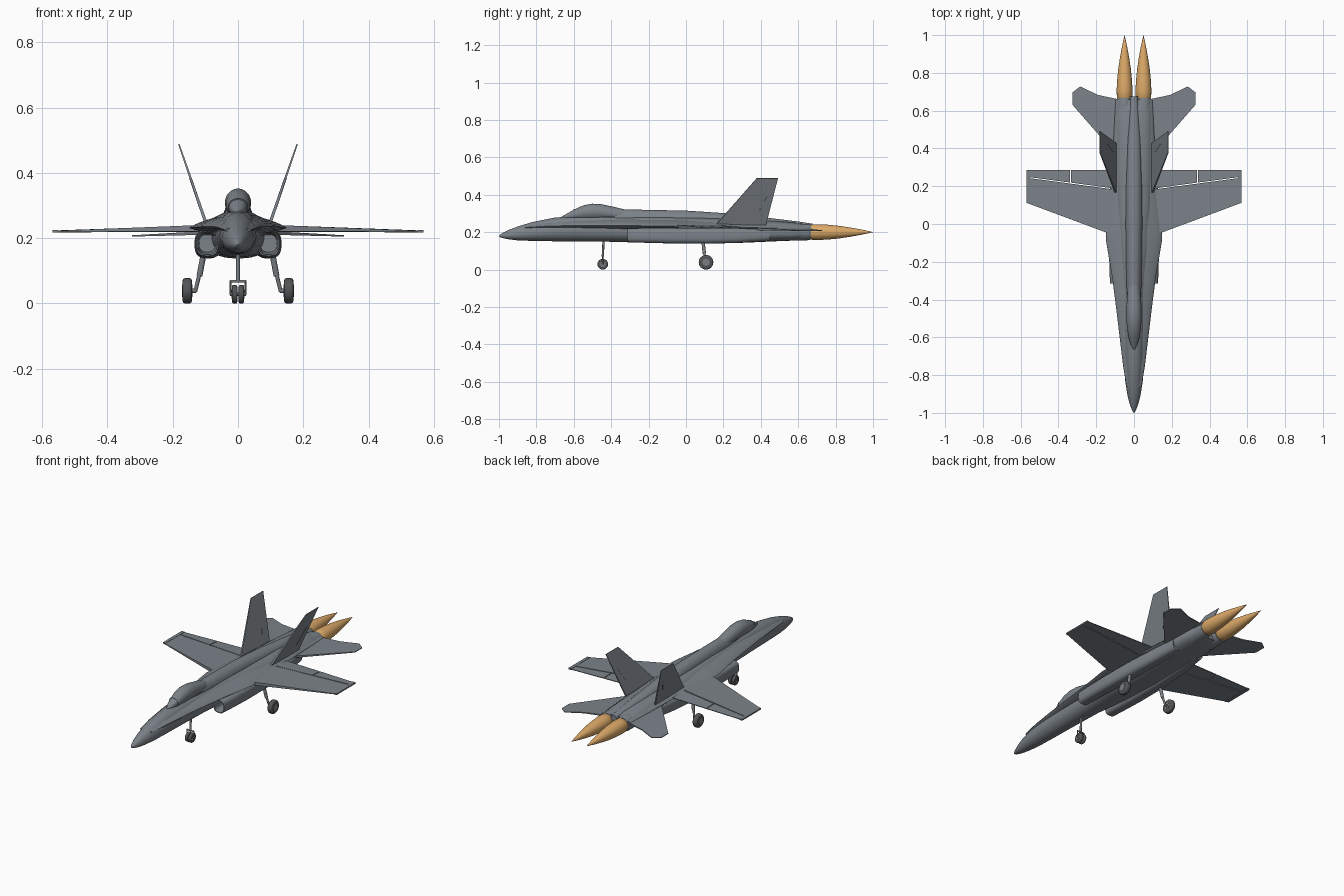
import bpy, bmesh, math
from mathutils import Vector


def material(name, rgb):
    m = bpy.data.materials.new(name)
    m.diffuse_color = (*rgb, 1)
    return m


GREY = material("airframe grey", (0.20, 0.225, 0.25))
FLAME = material("flame orange", (0.72, 0.40, 0.14))
RUBBER = material("tyre dark grey", (0.085, 0.088, 0.092))
STRUT = material("strut grey", (0.20, 0.215, 0.23))


def finish(name, bm, mat, mirror=False, angle=35):
    bmesh.ops.recalc_face_normals(bm, faces=bm.faces)
    me = bpy.data.meshes.new(name)
    bm.to_mesh(me)
    bm.free()
    ob = bpy.data.objects.new(name, me)
    bpy.context.collection.objects.link(ob)
    me.materials.append(mat)
    bpy.ops.object.select_all(action='DESELECT')
    ob.select_set(True)
    bpy.context.view_layer.objects.active = ob
    bpy.ops.object.shade_smooth_by_angle(angle=math.radians(angle))
    if mirror:
        ob.modifiers.new("mirror", 'MIRROR')
    return ob


def loft(name, stations, mat=GREY, mirror=False, n=36):
    """Skin superellipse sections (y, centre x, half width, bottom, middle, top, power)."""
    bm = bmesh.new()
    rings = []
    for y, cx, hw, zb, zm, zt, p in stations:
        ring = []
        for i in range(n):
            a = 2 * math.pi * i / n
            c, s = math.cos(a), math.sin(a)
            x = cx + hw * math.copysign(abs(c) ** (2 / p), c)
            z = zm + (zt - zm if s > 0 else zm - zb) * math.copysign(abs(s) ** (2 / p), s)
            ring.append(bm.verts.new((x, y, z)))
        rings.append(ring)
    for a, b in zip(rings, rings[1:]):
        for i in range(n):
            bm.faces.new((a[i], a[(i + 1) % n], b[(i + 1) % n], b[i]))
    bm.faces.new(rings[0])
    bm.faces.new(rings[-1])
    return finish(name, bm, mat, mirror)


def plate(name, pts, direction, mat=GREY):
    """Thin mirrored panel; each point is (x, y, z, half thickness)."""
    bm = bmesh.new()
    d = Vector(direction).normalized()
    up = [bm.verts.new(Vector(p[:3]) + d * p[3]) for p in pts]
    lo = [bm.verts.new(Vector(p[:3]) - d * p[3]) for p in pts]
    bm.faces.new(up)
    bm.faces.new(lo[::-1])
    for i in range(len(pts)):
        j = (i + 1) % len(pts)
        bm.faces.new((up[i], up[j], lo[j], lo[i]))
    return finish(name, bm, mat, True, 20)


def rod(name, a, b, r, mat=STRUT, mirror=False, bevel=0, n=20):
    """Cylinder between two points, with optional rounded rims."""
    a, b = Vector(a), Vector(b)
    bm = bmesh.new()
    bmesh.ops.create_cone(bm, cap_ends=True, segments=n, radius1=r, radius2=r, depth=(b - a).length)
    if bevel:
        rims = [e for e in bm.edges if abs(e.verts[0].co.z - e.verts[1].co.z) < 1e-5]
        bmesh.ops.bevel(bm, geom=rims, offset=bevel, segments=3, affect='EDGES', profile=0.5)
    rot = (b - a).to_track_quat('Z', 'Y').to_matrix()
    for v in bm.verts:
        v.co = rot @ v.co + (a + b) / 2
    return finish(name, bm, mat, mirror)


# Fuselage with pointed nose
loft("fuselage", [
    (-1.0, 0, .001, .179, .18, .181, 2), (-.985, 0, .011, .169, .18, .193, 2),
    (-.95, 0, .024, .162, .183, .211, 2), (-.9, 0, .036, .156, .188, .230, 2),
    (-.82, 0, .048, .153, .195, .254, 2), (-.7, 0, .056, .151, .205, .278, 2),
    (-.55, 0, .060, .150, .21, .288, 2.1), (-.35, 0, .066, .148, .21, .288, 2.2),
    (-.15, 0, .085, .142, .21, .285, 2.4), (.1, 0, .100, .138, .21, .278, 2.5),
    (.3, 0, .102, .143, .205, .270, 2.5), (.5, 0, .100, .152, .20, .258, 2.6),
    (.61, 0, .096, .156, .20, .248, 2.8), (.64, 0, .085, .165, .20, .240, 2.8)])

# Raised spine behind the cockpit
loft("spine", [
    (-.45, 0, .034, .24, .26, .318, 2), (-.3, 0, .042, .24, .26, .321, 2.1),
    (0, 0, .046, .24, .26, .315, 2.1), (.2, 0, .045, .23, .25, .302, 2.1),
    (.45, 0, .038, .22, .24, .275, 2.1), (.6, 0, .028, .21, .23, .257, 2),
    (.675, 0, .020, .21, .225, .245, 2)])

# Canopy bubble and its windscreen bow
loft("canopy", [
    (-.665, 0, .003, .275, .279, .283, 2), (-.64, 0, .017, .268, .284, .297, 2),
    (-.6, 0, .029, .265, .294, .320, 2), (-.55, 0, .037, .265, .304, .343, 2),
    (-.5, 0, .040, .265, .309, .352, 2), (-.45, 0, .040, .265, .307, .349, 2),
    (-.39, 0, .037, .265, .297, .336, 2), (-.33, 0, .032, .265, .287, .322, 2),
    (-.29, 0, .022, .265, .28, .312, 2)])
loft("windscreen_bow", [(-.603, 0, .0295, .266, .294, .3205, 2),
                        (-.597, 0, .0312, .266, .295, .3235, 2)])

# Leading edge extensions blending into the body
loft("wing_root_extension", [
    (-.86, 0, .040, .215, .225, .235, 1.6), (-.75, 0, .058, .210, .232, .258, 1.5),
    (-.6, 0, .076, .210, .236, .272, 1.4), (-.45, 0, .094, .210, .236, .276, 1.4),
    (-.3, 0, .113, .205, .235, .278, 1.4), (-.09, 0, .148, .205, .232, .278, 1.3),
    (-.03, 0, .148, .205, .231, .278, 1.3), (.2, 0, .125, .205, .228, .270, 1.4),
    (.45, 0, .108, .195, .222, .258, 1.6), (.66, 0, .100, .195, .215, .240, 1.8)])

# Engine air intakes with hollow mouths
loft("intake", [
    (-.20, .094, .024, .158, .184, .210, 3), (-.312, .094, .029, .150, .183, .216, 3),
    (-.314, .094, .033, .146, .183, .219, 3), (-.25, .095, .035, .144, .183, .221, 3),
    (-.1, .096, .037, .140, .183, .222, 3), (.1, .093, .038, .138, .183, .222, 3),
    (.27, .084, .036, .142, .185, .222, 3), (.45, .068, .036, .152, .19, .225, 2.5)],
    mirror=True)

# Main wings: fixed panel, flap, aileron, tip rail
plate("wing", [(.09, -.05, .230, .011), (.148, -.045, .230, .009), (.553, .106, .221, .002),
               (.553, .243, .221, .003), (.09, .181, .230, .010)], (0, 0, 1))
plate("flap", [(.09, .186, .230, .009), (.334, .219, .2255, .005),
               (.334, .287, .2255, .002), (.09, .287, .230, .002)], (0, 0, 1))
plate("aileron", [(.338, .2195, .2255, .005), (.553, .248, .221, .003),
                  (.553, .287, .221, .0015), (.338, .287, .2255, .002)], (0, 0, 1))
plate("wing_tip_rail", [(.551, .106, .221, .004), (.569, .112, .221, .004),
                        (.569, .287, .221, .004), (.551, .287, .221, .004)], (0, 0, 1))

# Horizontal tailplanes
plate("tailplane", [(.08, .35, .217, .006), (.325, .63, .207, .002), (.325, .697, .207, .002),
                    (.285, .728, .208, .002), (.19, .683, .212, .003), (.08, .66, .217, .004)],
      (0, 0, 1))

# Canted fins with a rudder hinge strip
out = (.95, 0, -.32)
plate("fin", [(.096, .16, .24, .005), (.181, .378, .488, .002),
              (.181, .492, .488, .0015), (.096, .428, .24, .004)], out)
plate("rudder_hinge", [(.1135, .378, .29, .0046), (.146, .428, .385, .0040),
                       (.146, .432, .385, .0040), (.1135, .382, .29, .0046)], out)

# Exhaust nozzles and flames
loft("nozzle", [(.56, .05, .044, .155, .20, .245, 2), (.645, .05, .044, .156, .20, .244, 2),
                (.668, .05, .040, .160, .20, .240, 2)], mirror=True)
loft("flame", [(y, .05, r, .2 - r, .2, .2 + r, 2) for y, r in (
    (.664, .036), (.675, .041), (.71, .042), (.76, .0395), (.82, .0335), (.88, .0245),
    (.94, .0135), (.98, .005), (1.0, .0005))], FLAME, mirror=True)

# Nose landing gear: twin wheels on a fork
rod("nose_strut", (0, -.445, .07), (0, -.44, .17), .006)
rod("nose_fork_bridge", (-.024, -.445, .068), (.024, -.445, .068), .004)
rod("nose_fork_arm", (.023, -.445, .07), (.023, -.445, .026), .003, mirror=True)
rod("nose_axle", (-.024, -.445, .0285), (.024, -.445, .0285), .005)
rod("nose_wheel", (.002, -.445, .0285), (.019, -.445, .0285), .0285, RUBBER, True, .006, 28)
rod("nose_wheel_hub", (.001, -.445, .0285), (.0205, -.445, .0285), .014, STRUT, True)

# Main landing gear
rod("main_strut_upper", (.118, .098, .085), (.100, .088, .18), .009, mirror=True)
rod("main_strut_lower", (.131, .107, .036), (.118, .098, .09), .006, mirror=True)
rod("main_axle", (.128, .107, .039), (.145, .107, .039), .007, mirror=True)
rod("main_wheel", (.141, .107, .039), (.170, .107, .039), .039, RUBBER, True, .009, 32)
rod("main_wheel_hub", (.139, .107, .039), (.1715, .107, .039), .019, STRUT, True)
